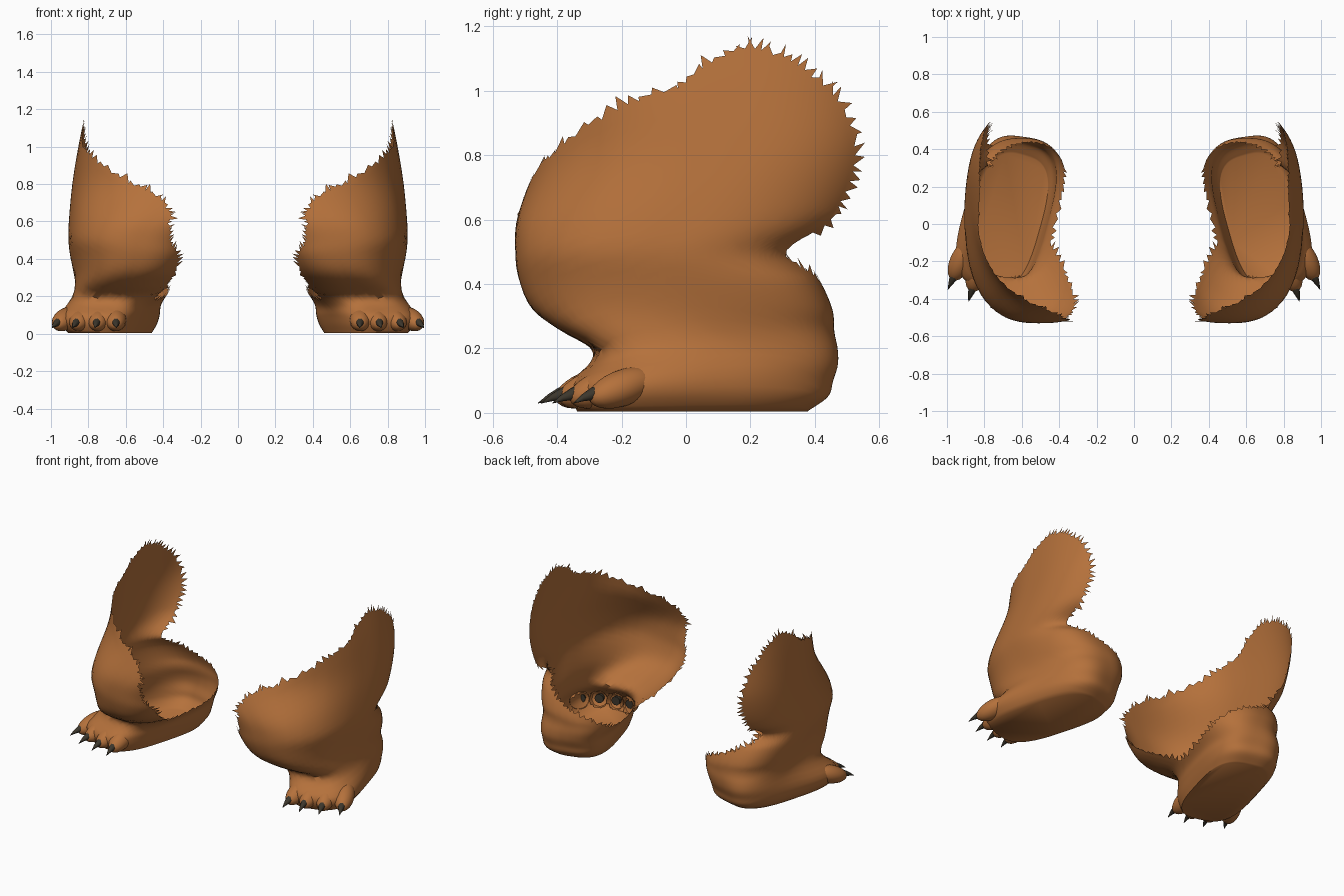
import bpy, bmesh, math, random
from mathutils import Vector, Matrix

random.seed(4)
if "Cube" in bpy.data.objects:
    bpy.data.objects.remove(bpy.data.objects["Cube"], do_unlink=True)


def material(name, rgb):
    m = bpy.data.materials.new(name)
    m.use_nodes = True
    col = (*rgb, 1)
    m.diffuse_color = col
    bsdf = m.node_tree.nodes["Principled BSDF"]
    bsdf.inputs["Base Color"].default_value = col
    bsdf.inputs["Roughness"].default_value = 0.8
    return m


fur = material("brown fur", (0.46, 0.165, 0.044))
horn = material("dark claw", (0.045, 0.037, 0.025))


def interp(table, key):
    """Smooth curve through rows of (key, values...)."""
    key = min(max(key, table[0][0]), table[-1][0])
    i = max(k for k in range(len(table) - 1) if table[k][0] <= key)
    a, b = table[i], table[i + 1]
    p, n = table[max(i - 1, 0)], table[min(i + 2, len(table) - 1)]
    h = b[0] - a[0]
    t = (key - a[0]) / h
    out = []
    for j in range(1, len(a)):
        ma = (b[j] - p[j]) / (b[0] - p[0]) * h
        mb = (n[j] - a[j]) / (n[0] - a[0]) * h
        out.append((2*t**3 - 3*t*t + 1) * a[j] + (t**3 - 2*t*t + t) * ma
                   + (3*t*t - 2*t**3) * b[j] + (t**3 - t*t) * mb)
    return out


# Leg cross-sections: height, centre x, centre y, half width, half depth, turn, squareness
SECTIONS = [
    (.005, .685, .02, .18, .345, .28, .66),
    (.05, .69, .04, .205, .385, .28, .64),
    (.10, .685, .05, .215, .39, .28, .64),
    (.15, .665, .085, .22, .375, .22, .66),
    (.20, .635, .09, .235, .375, .14, .7),
    (.25, .61, .04, .26, .42, .05, .76),
    (.32, .59, -.01, .285, .465, -.05, .8),
    (.42, .575, -.055, .315, .465, -.1, .8),
    (.5, .565, -.09, .335, .44, -.1, .8),
    (.6, .5, 0, .4, .525, -.07, .8),
    (.8, .3, .1, .58, .56, -.08, .76),
    (1, .3, .12, .55, .56, -.06, .77),
    (1.2, .24, .12, .57, .55, -.05, .8),
]
# Ragged rim: angle around the leg (0 = outer side, 90 = back), height
RIM = [(-10, 1.01), (0, 1.11), (6, 1.13), (14, 1.1), (25, 1.03), (35, .94), (44, .8),
       (51, .66), (58, .56), (65, .48), (77, .43), (92, .37), (112, .32), (145, .24),
       (175, .19), (200, .19), (215, .28), (230, .4), (245, .49), (258, .58), (268, .66),
       (279, .74), (298, .81), (330, .94), (350, 1.01)]


def leg_point(deg, z):
    cx, cy, rx, ry, turn, power = interp(SECTIONS, z)
    c, s = math.cos(math.radians(deg)), math.sin(math.radians(deg))
    dx = math.copysign(abs(c) ** power, c) * rx
    dy = math.copysign(abs(s) ** power, s) * ry
    return Vector((cx + dx - turn * dy, cy + dy + max(turn, 0) * dx, z))


def inside_leg(p):
    cx, cy, rx, ry, turn, power = interp(SECTIONS, p.z)
    u, v = p.x - cx, p.y - cy
    dx, dy = (u + turn * v) / (1 + turn ** 2), (v - turn * u) / (1 + turn ** 2)
    return abs(dx / rx) ** (2 / power) + abs(dy / ry) ** (2 / power) < .8


def finish(name, bm, mat, angle=60):
    mesh = bpy.data.meshes.new(name)
    bm.to_mesh(mesh)
    bm.free()
    mesh.materials.append(mat)
    ob = bpy.data.objects.new(name, mesh)
    bpy.context.collection.objects.link(ob)
    bpy.ops.object.select_all(action="DESELECT")
    ob.select_set(True)
    bpy.context.view_layer.objects.active = ob
    bpy.ops.object.shade_smooth_by_angle(angle=math.radians(angle))
    mirror = ob.modifiers.new("other_leg", "MIRROR")
    mirror.use_mirror_merge = False


# Hollow leg: foot, ankle and thigh as one skin that ends at the rim
STEPS, ROWS = 5, 28
bm = bmesh.new()
columns = []
for a, b in zip(RIM, RIM[1:]):
    for k in range(STEPS):
        deg = a[0] + (b[0] - a[0]) * k / STEPS
        low = SECTIONS[0][0]
        height = interp(RIM, deg)[0] + random.uniform(-.006, .006) - low
        columns.append([bm.verts.new(leg_point(deg, low + height * (r / ROWS) ** 1.2))
                        for r in range(ROWS + 1)])
for col, nxt in zip(columns, columns[1:] + columns[:1]):
    for r in range(ROWS):
        bm.faces.new((col[r], nxt[r], nxt[r + 1], col[r + 1]))
bm.faces.new([c[0] for c in reversed(columns)])

# Fur tufts along the rim
for col, nxt in zip(columns, columns[1:] + columns[:1]):
    p, q = col[-1].co, nxt[-1].co
    along = (q - p).normalized()
    up = p - col[-3].co
    up = (up - along * up.dot(along)).normalized()
    tip = (p + q) / 2 + up * random.uniform(.01, .045) + along * random.uniform(-.02, .02)
    bm.faces.new((col[-1], nxt[-1], bm.verts.new(tip)))
finish("leg_shell", bm, fur)

# Toes and claws: claw tip x, y for each digit
DIGITS = [(.65, -.46), (.765, -.45), (.885, -.415), (.995, -.35)]
toes, claws = bmesh.new(), bmesh.new()
for i, (x, y) in enumerate(DIGITS):
    heading = Vector((.05 * i - .01, -.3, 0)).normalized()
    spin = Matrix.Rotation(math.atan2(heading.x, -heading.y), 4, "Z")
    tip = Vector((x, y, .03))
    centre = tip - heading * .17 + Vector((0, 0, .048))
    tilt = Matrix.Rotation(math.radians(18), 4, "X")
    bmesh.ops.create_uvsphere(
        toes, u_segments=20, v_segments=14, radius=1,
        matrix=Matrix.Translation(centre) @ spin @ tilt @ Matrix.Diagonal((.06, .12, .056, 1)))
    # Curved claw as shrinking rings
    rings = []
    for k in range(5):
        t = k / 4
        mid = tip - heading * .125 * (1 - t) + Vector((0, 0, .038 * (1 - t * t)))
        rad = .028 * (1 - t ** 1.6) + .001
        side = Vector((-heading.y, heading.x, 0))
        rings.append([claws.verts.new(mid + side * rad * math.cos(g) + Vector((0, 0, rad * math.sin(g))))
                      for g in (math.tau * n / 10 for n in range(10))])
    for lo, hi in zip(rings, rings[1:]):
        for n in range(10):
            m = (n + 1) % 10
            claws.faces.new((lo[n], lo[m], hi[m], hi[n]))
    claws.faces.new(rings[0])
    claws.faces.new(rings[-1])
# Open the toes where they run into the hollow foot
hidden = [f for f in toes.faces if inside_leg(f.calc_center_median())]
bmesh.ops.delete(toes, geom=hidden, context="FACES")
bmesh.ops.recalc_face_normals(claws, faces=claws.faces[:])
finish("toes", toes, fur)
finish("claws", claws, horn)
